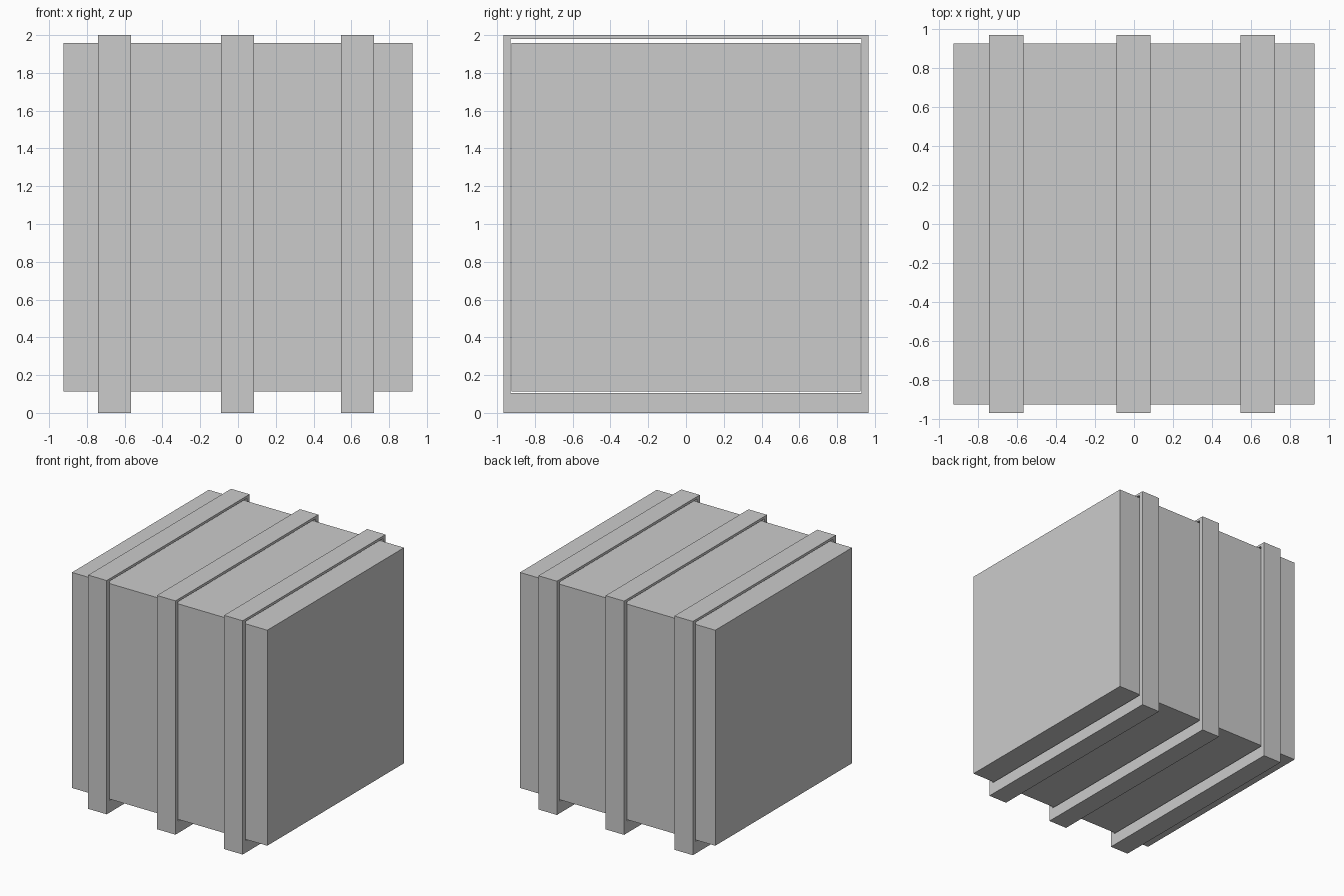
import bpy, bmesh

if "Cube" in bpy.data.objects:
    bpy.data.objects.remove(bpy.data.objects["Cube"])

def make_object(name, bm):
    bmesh.ops.recalc_face_normals(bm, faces=bm.faces)
    mesh = bpy.data.meshes.new(name)
    bm.to_mesh(mesh)
    bm.free()
    obj = bpy.data.objects.new(name, mesh)
    bpy.context.collection.objects.link(obj)
    return obj

def rect(y, z0, z1):
    return [(-y, z0), (y, z0), (y, z1), (-y, z1)]

# Crate body
bm = bmesh.new()
bmesh.ops.create_cube(bm, size=1)
bmesh.ops.scale(bm, vec=(1.849, 1.849, 1.844), verts=bm.verts)
bmesh.ops.translate(bm, vec=(0, 0, 1.036), verts=bm.verts)
make_object("crate_body", bm)

# Strap: rectangular frame around the body, thicker at the base, with a thin gap
def strap(name, x, width=0.175):
    bm = bmesh.new()
    loops = [[bm.verts.new((x + s * width / 2, y, z)) for y, z in profile]
             for s, profile in ((-1, rect(0.966, 0, 2)), (1, rect(0.966, 0, 2)),
                                (1, rect(0.929, 0.104, 1.979)), (-1, rect(0.929, 0.104, 1.979)))]
    for k in range(4):
        a, b = loops[k], loops[(k + 1) % 4]
        for i in range(4):
            j = (i + 1) % 4
            bm.faces.new((a[i], a[j], b[j], b[i]))
    make_object(name, bm)

for side, x in (("left", -0.654), ("middle", -0.003), ("right", 0.633)):
    strap("strap_" + side, x)
